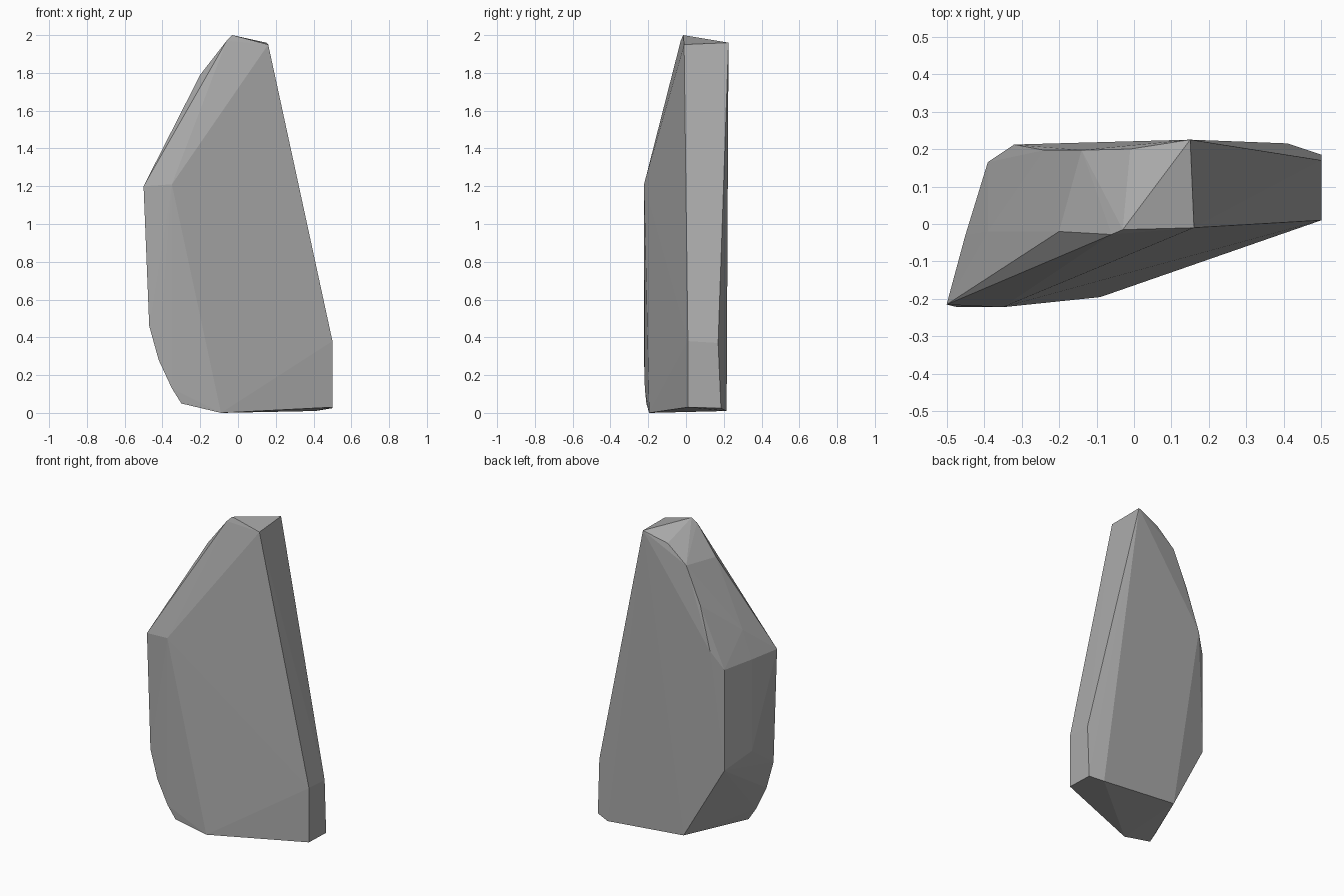
import bpy
import bmesh

cube = bpy.data.objects.get("Cube")
if cube:
    bpy.data.objects.remove(cube, do_unlink=True)


def flat_material(name, value):
    mat = bpy.data.materials.new(name)
    mat.use_nodes = True
    colour = (value, value, value, 1)
    mat.diffuse_color = colour
    bsdf = next(n for n in mat.node_tree.nodes if n.type == "BSDF_PRINCIPLED")
    bsdf.inputs["Base Color"].default_value = colour
    return mat


def faceted_stone(name, corners, mat):
    """Chisel a flat-faced stone: the convex skin around its corner points."""
    bm = bmesh.new()
    for corner in corners:
        bm.verts.new(corner)
    hull = bmesh.ops.convex_hull(bm, input=bm.verts)
    loose = {v for v in hull["geom_interior"] if isinstance(v, bmesh.types.BMVert)}
    bmesh.ops.delete(bm, geom=list(loose), context="VERTS")
    bmesh.ops.recalc_face_normals(bm, faces=bm.faces)
    mesh = bpy.data.meshes.new(name)
    bm.to_mesh(mesh)
    bm.free()
    mesh.materials.append(mat)
    obj = bpy.data.objects.new(name, mesh)
    bpy.context.collection.objects.link(obj)
    return obj


# Broad front face, leaning back toward the peak
front = [(-.5, -.215, 1.2), (-.35, -.222, 1.21), (-.47, -.222, .46),
         (-.42, -.222, .28), (-.35, -.218, .13), (-.3, -.21, .05),
         (-.09, -.195, 0)]

# Slanted side slab
side = [(.16, -.01, 1.95), (.5, .01, .38), (.5, .01, .03),
        (.5, .17, .37), (.5, .185, .025)]

# Back face outline
back = [(.15, .225, 1.96), (.41, .215, .01), (-.13, .21, .06),
        (-.39, .165, .53), (-.39, .165, 1.18), (-.32, .212, 1.3)]

# Rounded crest and shoulder
crest = [(-.03, -.015, 2), (-.06, -.028, 1.97), (-.2, -.02, 1.79),
         (-.39, -.02, 1.37), (-.24, .197, 1.57), (-.14, .197, 1.8),
         (-.01, .2, 1.91), (-.45, -.03, 1.19), (-.45, -.03, .6)]

faceted_stone("standing_rock", front + side + back + crest,
              flat_material("stone grey", .4))
